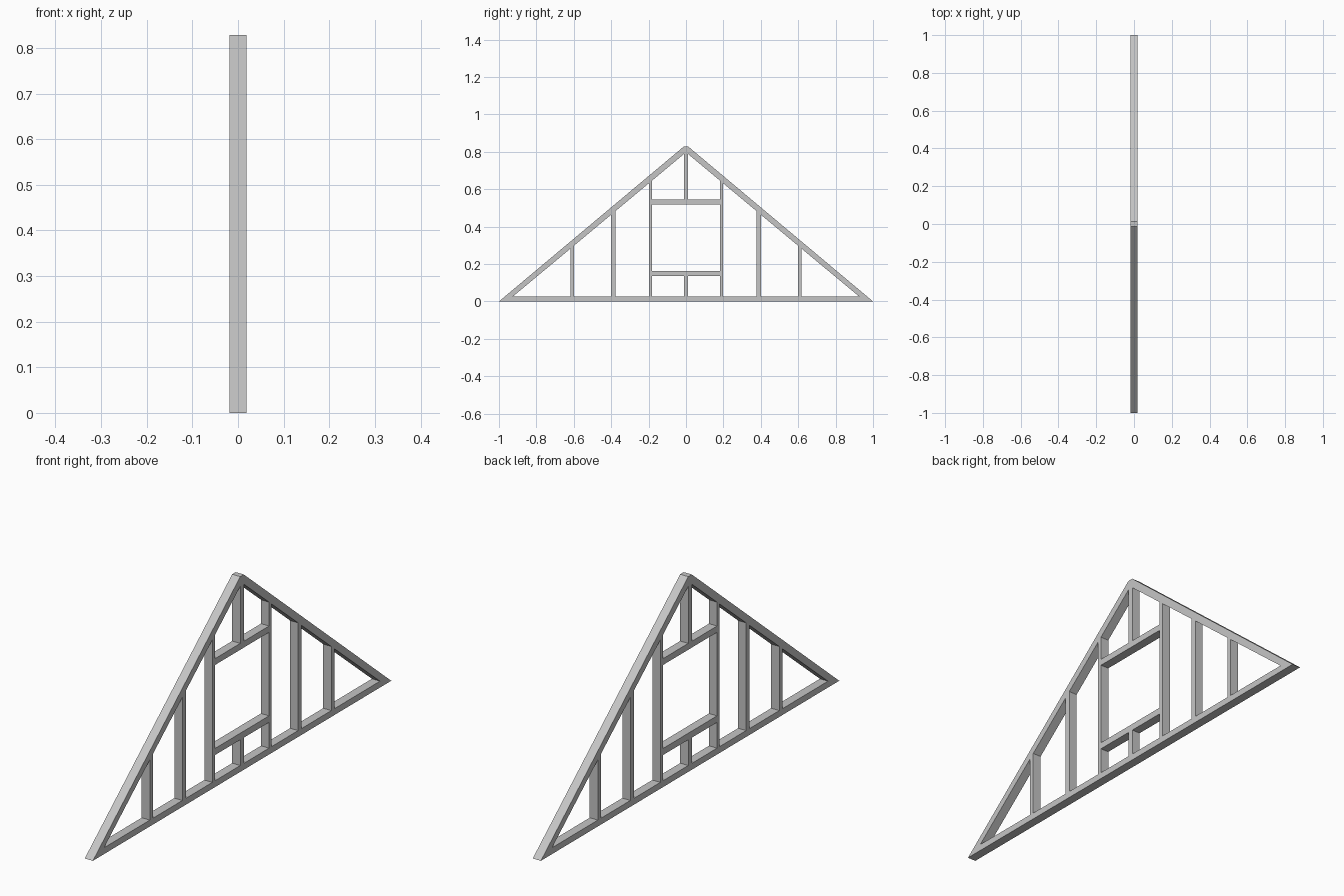
import bpy
import bmesh

cube = bpy.data.objects.get("Cube")
if cube:
    bpy.data.objects.remove(cube, do_unlink=True)

HALF = 0.019             # half thickness of the frame
PLATE_TOP = 0.027
PEAK_IN, FOOT_IN = 0.797, 0.957
SLOPE = PEAK_IN / FOOT_IN

grey = bpy.data.materials.new("frame grey")
grey.use_nodes = True
grey.diffuse_color = (0.56, 0.56, 0.56, 1)
grey.node_tree.nodes["Principled BSDF"].inputs["Base Color"].default_value = grey.diffuse_color


def underside(y):
    """Height of the rafter underside at y."""
    return PEAK_IN - SLOPE * abs(y)


def beam(name, outline):
    """Extrude a (y, z) outline across the frame thickness."""
    bm = bmesh.new()
    face = bm.faces.new([bm.verts.new((-HALF, y, z)) for y, z in outline])
    out = bmesh.ops.extrude_face_region(bm, geom=[face])
    moved = [v for v in out["geom"] if isinstance(v, bmesh.types.BMVert)]
    bmesh.ops.translate(bm, verts=moved, vec=(2 * HALF, 0, 0))
    bmesh.ops.recalc_face_normals(bm, faces=bm.faces)
    mesh = bpy.data.meshes.new(name)
    bm.to_mesh(mesh)
    bm.free()
    mesh.materials.append(grey)
    obj = bpy.data.objects.new(name, mesh)
    bpy.context.collection.objects.link(obj)


def bar(name, y0, y1, z0, z1):
    beam(name, [(y0, z0), (y1, z0), (y1, z1), (y0, z1)])


# Bottom plate between the rafter feet
plate_in = (PEAK_IN - PLATE_TOP) / SLOPE
beam("bottom_plate", [(-FOOT_IN, 0), (FOOT_IN, 0), (plate_in, PLATE_TOP), (-plate_in, PLATE_TOP)])

# Rafters and studs, mirrored front to back
studs = {"outer_stud": (0.598, 0.618), "middle_stud": (0.376, 0.400), "window_stud": (0.181, 0.199)}
for side, s in (("front", -1), ("back", 1)):
    rafter = [(1, 0), (FOOT_IN, 0), (0, PEAK_IN), (0, 0.828), (0.012, 0.828)]
    beam(side + "_rafter", [(s * y, z) for y, z in rafter])
    for name, (a, b) in studs.items():
        stud = [(a, PLATE_TOP), (b, PLATE_TOP), (b, underside(b)), (a, underside(a))]
        beam(side + "_" + name, [(s * y, z) for y, z in stud])

# Window opening and its short centre studs
bar("window_sill", -0.181, 0.181, 0.136, 0.164)
bar("window_header", -0.181, 0.181, 0.518, 0.545)
bar("lower_centre_stud", -0.012, 0.012, PLATE_TOP, 0.136)
beam("king_stud", [(-0.012, 0.545), (0.012, 0.545), (0.012, underside(0.012)),
                   (0, PEAK_IN), (-0.012, underside(0.012))])
